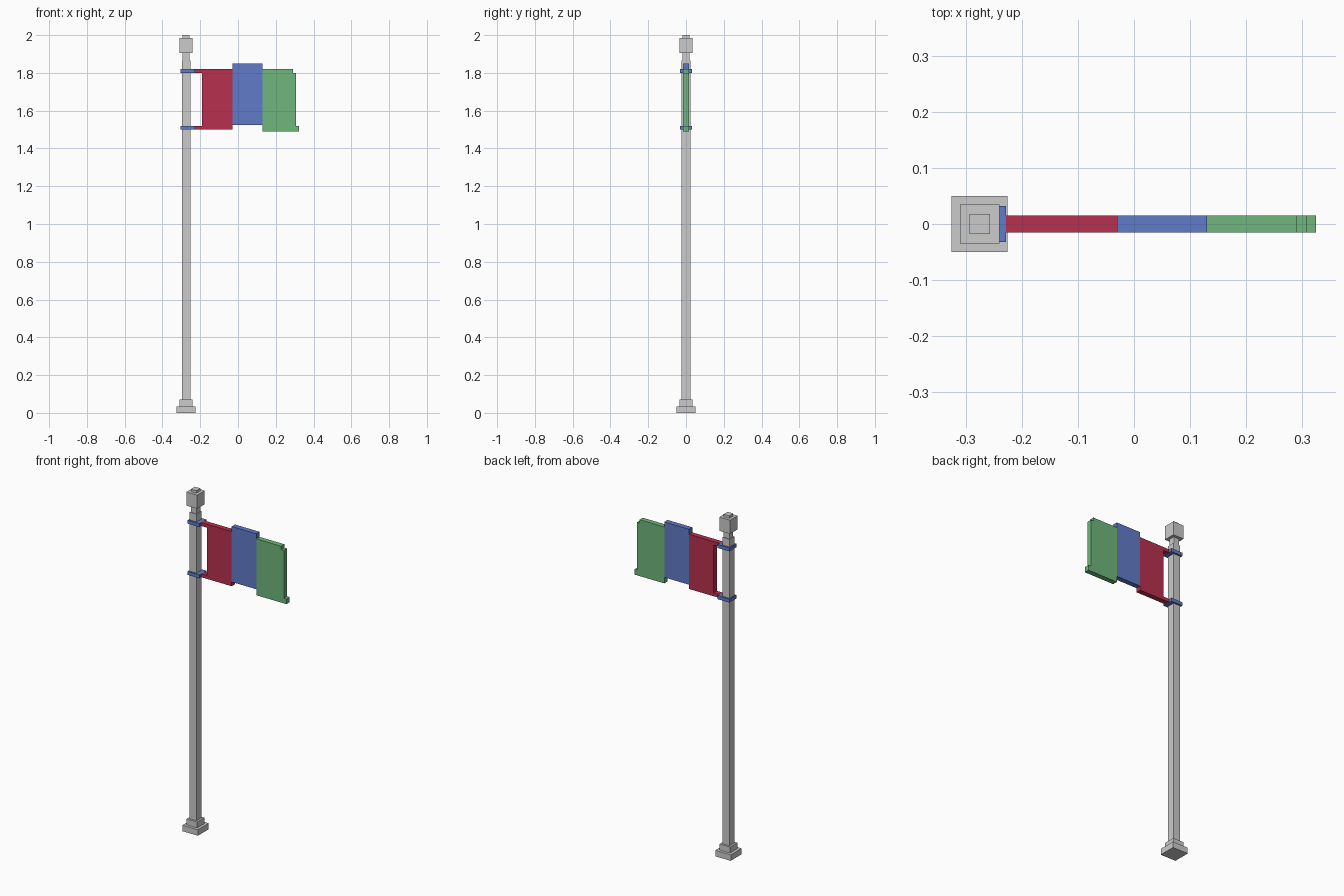
import bpy, bmesh

if "Cube" in bpy.data.objects:
    bpy.data.objects.remove(bpy.data.objects["Cube"])

POLE_X = -0.275


def material(name, color):
    m = bpy.data.materials.new(name)
    m.diffuse_color = color
    m.use_nodes = True
    m.node_tree.nodes["Principled BSDF"].inputs["Base Color"].default_value = m.diffuse_color
    return m


RED = material("red", (0.48, 0.03, 0.08, 1))
BLUE = material("blue", (0.12, 0.2, 0.58, 1))
GREEN = material("green", (0.16, 0.47, 0.2, 1))


def finish(name, bm, mat=None):
    bmesh.ops.recalc_face_normals(bm, faces=bm.faces)
    me = bpy.data.meshes.new(name)
    bm.to_mesh(me)
    bm.free()
    if mat:
        me.materials.append(mat)
    ob = bpy.data.objects.new(name, me)
    bpy.context.collection.objects.link(ob)
    return ob


def box(name, x0, x1, half_y, z0, z1, mat=None):
    bm = bmesh.new()
    bmesh.ops.create_cube(bm, size=1)
    bmesh.ops.scale(bm, vec=(x1 - x0, 2 * half_y, z1 - z0), verts=bm.verts)
    bmesh.ops.translate(bm, vec=((x0 + x1) / 2, 0, (z0 + z1) / 2), verts=bm.verts)
    return finish(name, bm, mat)


def panel(name, outline, mat, half_y=0.015):
    """Extrude an x/z outline through the cloth thickness."""
    bm = bmesh.new()
    face = bm.faces.new([bm.verts.new((x, -half_y, z)) for x, z in outline])
    ext = bmesh.ops.extrude_face_region(bm, geom=[face])["geom"]
    moved = [g for g in ext if isinstance(g, bmesh.types.BMVert)]
    bmesh.ops.translate(bm, vec=(0, 2 * half_y, 0), verts=moved)
    return finish(name, bm, mat)


# Stacked square pole sections: name, half width, bottom, top
for name, h, z0, z1 in [
    ("base_plate", 0.05, 0, 0.035),
    ("base_step", 0.034, 0.035, 0.07),
    ("pole", 0.0225, 0.07, 1.865),
    ("pole_neck", 0.018, 1.865, 1.905),
    ("finial", 0.035, 1.905, 1.985),
    ("finial_cap", 0.018, 1.985, 2.0),
]:
    box(name, POLE_X - h, POLE_X + h, h, z0, z1)

# Clamps around the pole
for name, z in [("lower_clamp", 1.5), ("upper_clamp", 1.8)]:
    box(name, -0.304, -0.228, 0.0325, z, z + 0.02, BLUE)

# Flag: red hoist with two tabs, blue middle, green stepped fly end
panel("flag_hoist", [(-0.228, 1.5), (-0.03, 1.5), (-0.03, 1.82), (-0.228, 1.82),
                     (-0.228, 1.80), (-0.19, 1.80), (-0.19, 1.52), (-0.228, 1.52)], RED)
panel("flag_middle", [(-0.03, 1.525), (0.13, 1.525), (0.13, 1.85), (-0.03, 1.85)], BLUE)
panel("flag_fly", [(0.13, 1.49), (0.324, 1.49), (0.324, 1.52), (0.307, 1.52),
                   (0.307, 1.80), (0.29, 1.80), (0.29, 1.82), (0.13, 1.82)], GREEN)
